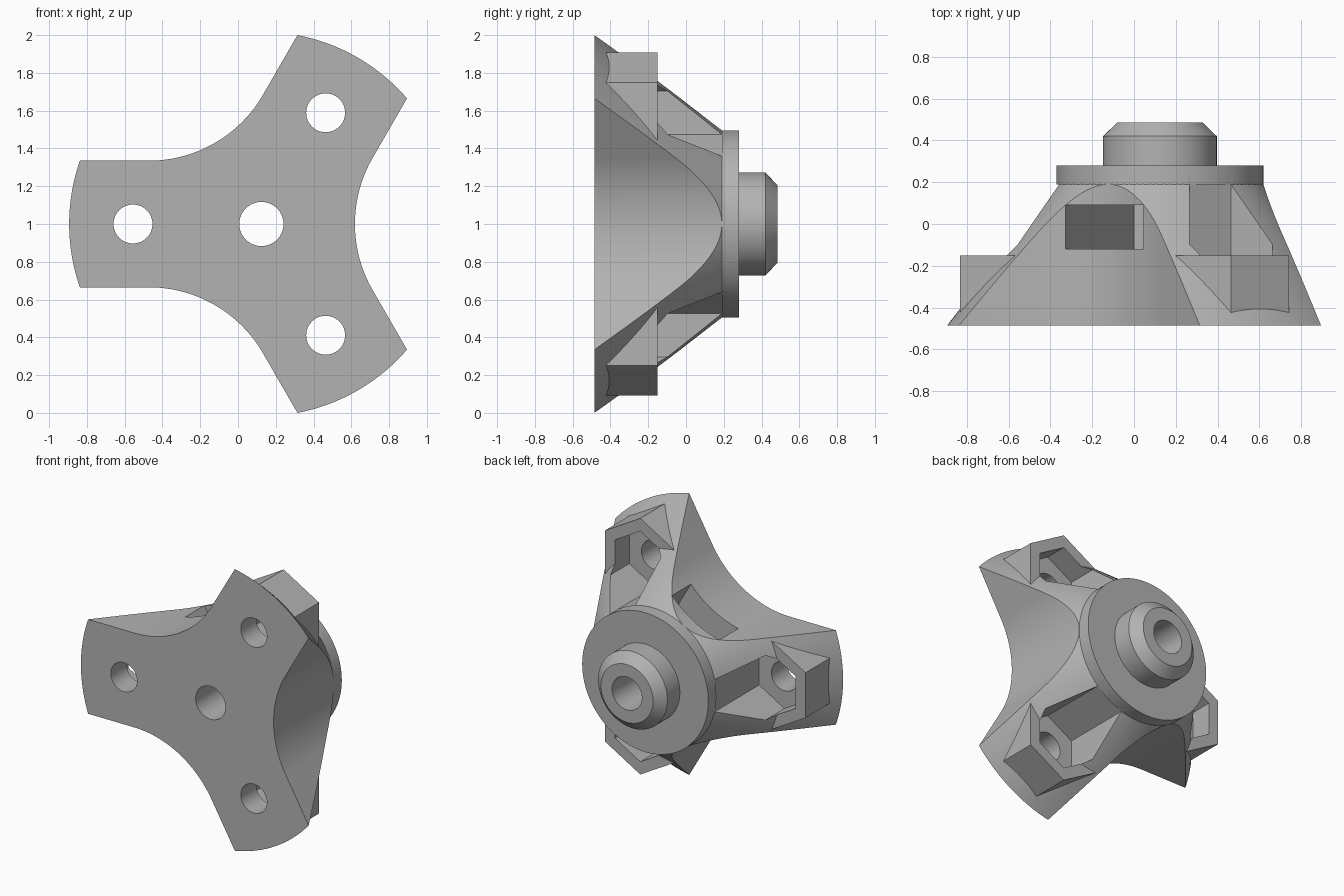
import bpy, bmesh
from math import sin, cos, pi, radians, sqrt

if "Cube" in bpy.data.objects:
    bpy.data.objects.remove(bpy.data.objects["Cube"], do_unlink=True)

CX, CZ = 0.124, 1.0            # main axis runs along y through here
FRONT, NECK, BACK = -0.485, 0.19, 0.485
ARM_R, NECK_R, ARM_HALF = 1.018, 0.495, 0.335
BOLT_R = 0.68
ARMS = [radians(a) for a in (60, 180, 300)]

grey = bpy.data.materials.new("plain grey")
grey.use_nodes = True
grey.diffuse_color = (0.45, 0.45, 0.45, 1)
grey.node_tree.nodes["Principled BSDF"].inputs["Base Color"].default_value = (0.45, 0.45, 0.45, 1)


def finish(bm, name):
    bmesh.ops.recalc_face_normals(bm, faces=bm.faces)
    mesh = bpy.data.meshes.new(name)
    bm.to_mesh(mesh)
    bm.free()
    mesh.materials.append(grey)
    ob = bpy.data.objects.new(name, mesh)
    bpy.context.collection.objects.link(ob)
    return ob


def prism(name, points, y0, y1):
    """Extrude an (x, z) outline from y0 to y1."""
    bm = bmesh.new()
    rings = [[bm.verts.new((x, y, z)) for x, z in points] for y in (y0, y1)]
    n = len(points)
    for ring in rings:
        bm.faces.new(ring)
    for i in range(n):
        j = (i + 1) % n
        bm.faces.new((rings[0][i], rings[0][j], rings[1][j], rings[1][i]))
    return finish(bm, name)


def turned(name, profile, segments=96):
    """Solid of revolution about the main axis from (radius, y) pairs."""
    bm = bmesh.new()
    angles = [2 * pi * i / segments for i in range(segments)]
    rings = [[bm.verts.new((CX + r * cos(a), y, CZ + r * sin(a))) for a in angles]
             for r, y in profile]
    for lo, hi in zip(rings, rings[1:]):
        for i in range(segments):
            j = (i + 1) % segments
            bm.faces.new((lo[i], lo[j], hi[j], hi[i]))
    bm.faces.new(rings[0])
    bm.faces.new(rings[-1])
    return finish(bm, name)


def polar(r, angle, t=0.0):
    """Point at radius r along angle, shifted sideways by t."""
    return (CX + r * cos(angle) - t * sin(angle), CZ + r * sin(angle) + t * cos(angle))


def ngon(centre, r, n, start=0.0):
    return [(centre[0] + r * cos(start + 2 * pi * i / n),
             centre[1] + r * sin(start + 2 * pi * i / n)) for i in range(n)]


def combine(target, tool, operation):
    mod = target.modifiers.new("combine", "BOOLEAN")
    mod.operation, mod.solver, mod.object = operation, "EXACT", tool
    bpy.context.view_layer.objects.active = target
    bpy.ops.object.modifier_apply(modifier=mod.name)
    bpy.data.objects.remove(tool, do_unlink=True)


# Conical body
slope = (ARM_R - NECK_R) / (NECK - FRONT)
body = turned("three_arm_hub", [(ARM_R, FRONT), (NECK_R, NECK), (NECK_R - 0.01 * slope, NECK + 0.01)], 144)

# Rounded scoops between the arms, tangent to the arm sides
vertex = ARM_HALF / sin(pi / 3)
scoop_r = (NECK_R - vertex) / (1 / sin(pi / 3) - 1)
scoop_c = NECK_R + scoop_r
for arm in ARMS:
    mid = arm + pi
    steps = 32
    local = []
    for i in range(steps + 1):
        a = radians(-30 + 60 * i / steps)
        local.append((scoop_c - scoop_r * cos(a), scoop_r * sin(a)))
    far = 1.2
    end_r, end_t = vertex + far * cos(pi / 3), far * sin(pi / 3)
    local = [(end_r, -end_t)] + local + [(end_r, end_t), (3, end_t), (3, -end_t)]
    combine(body, prism("scoop_cutter", [polar(r, mid, t) for r, t in local], -1, 1), "DIFFERENCE")

# Hexagonal nut bosses, nut pockets and bolt holes on each arm
for arm in ARMS:
    c = polar(BOLT_R, arm)
    combine(body, prism("nut_boss", ngon(c, 0.32, 6, arm + pi / 6), -0.46, -0.15), "UNION")
for arm in ARMS:
    c = polar(BOLT_R, arm)
    combine(body, prism("nut_pocket", ngon(c, 0.229, 6, arm + pi / 6), -0.31, 1), "DIFFERENCE")
    combine(body, prism("bolt_hole", ngon(c, 0.103, 48), -1, 0), "DIFFERENCE")

# Flange and chamfered spigot
spigot = turned("flange_and_spigot", [(NECK_R, NECK), (NECK_R, 0.28), (0.272, 0.28),
                                      (0.272, 0.42), (0.205, BACK)])
combine(body, spigot, "UNION")

# Side slot ending in a hexagonal nut seat
nut = 0.215
nut_corner = nut / cos(pi / 6)
slot = [(1.0, nut), (-nut_corner / 2, nut), (-nut_corner, 0), (-nut_corner / 2, -nut), (1.0, -nut)]
side = radians(120)
combine(body, prism("side_slot", [polar(r, side, t) for r, t in slot], -0.12, 0.09), "DIFFERENCE")

# Central bore
combine(body, prism("bore", ngon((CX, CZ), 0.117, 64), -1, 1), "DIFFERENCE")

bpy.ops.object.select_all(action="DESELECT")
body.select_set(True)
bpy.context.view_layer.objects.active = body
bpy.ops.object.shade_smooth_by_angle(angle=radians(25))
